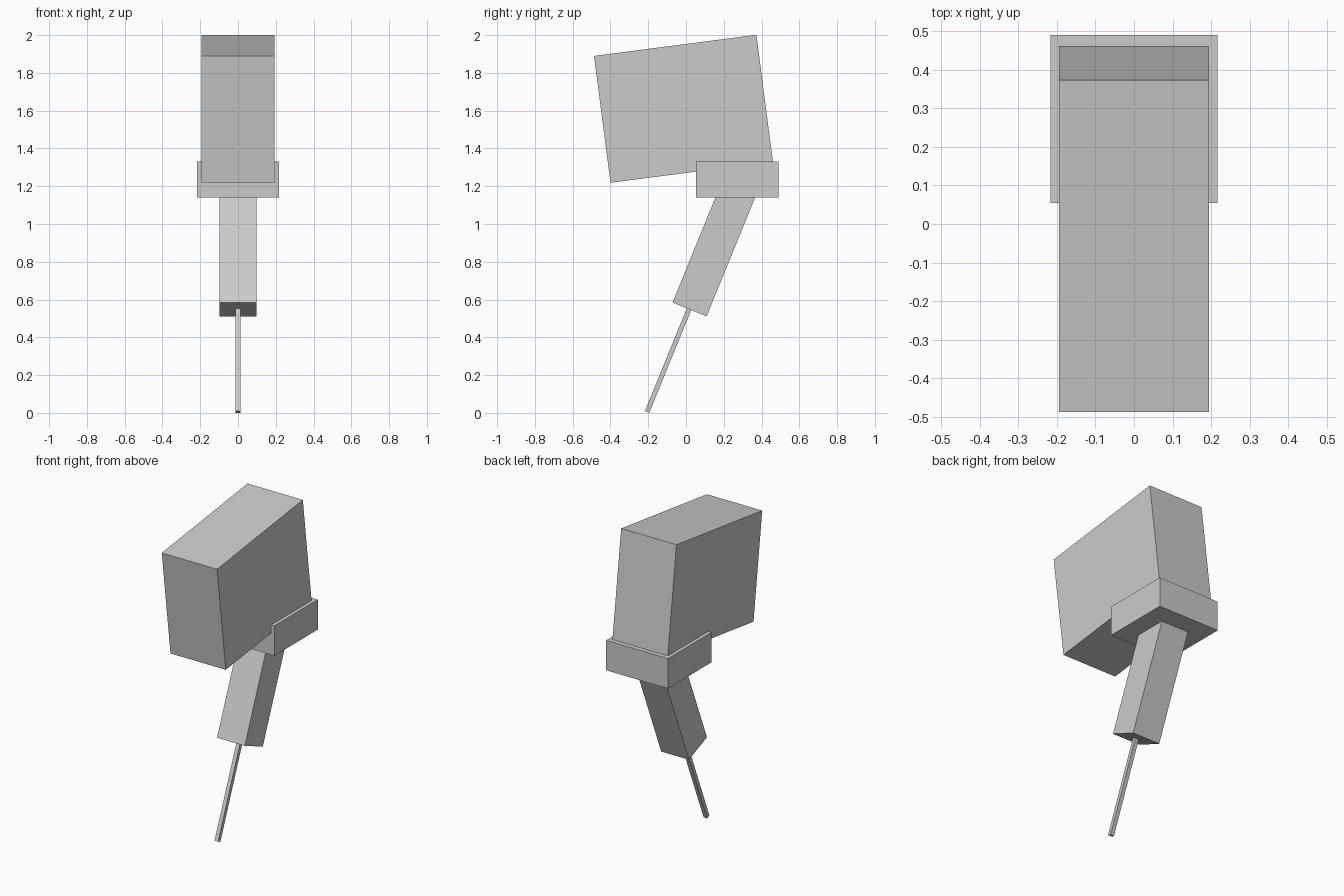
import bpy
from math import radians, sin, cos
from mathutils import Vector

if "Cube" in bpy.data.objects:
    bpy.data.objects.remove(bpy.data.objects["Cube"])


def box(name, center, size, tilt=0.0):
    """Box centred on x = 0, tilted in the side (y-z) plane."""
    bpy.ops.mesh.primitive_cube_add(size=1, location=(0, *center), rotation=(tilt, 0, 0))
    ob = bpy.context.object
    ob.name = name
    ob.scale = size
    bpy.ops.object.transform_apply(location=False, rotation=True, scale=True)
    return ob


def bar(name, start, length, width, lean):
    """Square bar rising from its bottom centre (y, z), leaning towards +y."""
    mid = Vector(start) + Vector((sin(lean), cos(lean))) * length / 2
    return box(name, mid, (width, width, length), -lean)


LEAN = radians(22.2)

# Large upper block, nose tipped down
box("body_block", (-0.0135, 1.61), (0.388, 0.867, 0.677), radians(7.4))

# Collar gripping the rear lower corner of the block
box("collar", (0.272, 1.235), (0.434, 0.436, 0.19))

# Leaning square shaft, ending inside the collar
bar("shaft", (0.019, 0.548), 0.74, 0.195, LEAN)

# Thin square pin continuing along the shaft
bar("pin", (-0.206, 0.005), 0.62, 0.025, LEAN)
